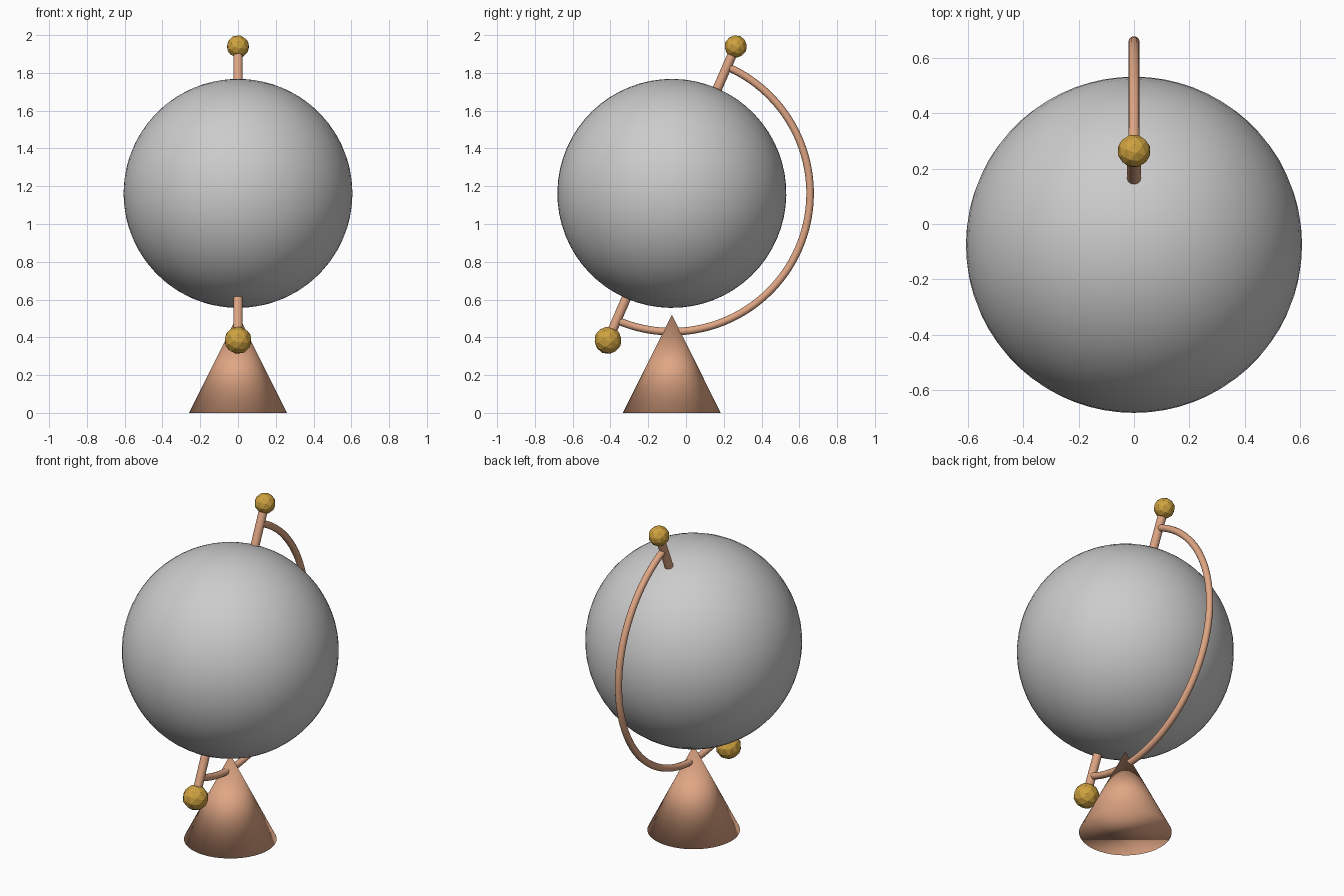
import bpy
from math import sin, cos, pi, radians
from mathutils import Vector

if "Cube" in bpy.data.objects:
    bpy.data.objects.remove(bpy.data.objects["Cube"])

TILT = radians(23.5)
CENTRE = Vector((0, -0.075, 1.162))
AXIS = Vector((0, sin(TILT), cos(TILT)))
ROT = (-TILT, 0, 0)


def material(name, rgb):
    m = bpy.data.materials.new(name)
    m.diffuse_color = (*rgb, 1)
    m.use_nodes = True
    m.node_tree.nodes["Principled BSDF"].inputs["Base Color"].default_value = m.diffuse_color
    return m


copper = material("copper", (0.74, 0.38, 0.23))
gold = material("gold", (0.62, 0.36, 0.05))


def finish(name, mat=None, smooth=True):
    o = bpy.context.object
    o.name = name
    if mat:
        o.data.materials.append(mat)
    if smooth:
        bpy.ops.object.shade_smooth()
    return o


# Globe ball
bpy.ops.mesh.primitive_uv_sphere_add(segments=64, ring_count=32, radius=0.606,
                                     location=CENTRE, rotation=ROT)
finish("globe")

# Conical foot, smooth all over
bpy.ops.mesh.primitive_cone_add(vertices=48, radius1=0.259, radius2=0, depth=0.52,
                                location=(0, CENTRE.y, 0.26))
finish("foot")
bpy.context.object.data.materials.append(copper)

# Tilted axle through the globe
bpy.ops.mesh.primitive_cylinder_add(vertices=24, radius=0.025, depth=1.66,
                                    location=CENTRE, rotation=ROT)
finish("axle", copper, smooth=False)
bpy.ops.object.shade_smooth_by_angle(angle=radians(40))

# Faceted end knobs
for name, offset, radius in (("top_knob", 0.848, 0.06), ("bottom_knob", -0.848, 0.073)):
    bpy.ops.mesh.primitive_ico_sphere_add(subdivisions=2, radius=radius,
                                          location=CENTRE + AXIS * offset, rotation=ROT)
    finish(name, gold, smooth=False)

# Half-circle bracket behind the globe, from axle end to axle end
curve = bpy.data.curves.new("bracket", "CURVE")
curve.dimensions = "3D"
curve.bevel_depth = 0.02
curve.bevel_resolution = 4
curve.use_fill_caps = True
steps = 64
spline = curve.splines.new("POLY")
spline.points.add(steps)
for i, p in enumerate(spline.points):
    a = TILT + pi * i / steps
    p.co = (*(CENTRE + 0.732 * Vector((0, sin(a), cos(a)))), 1)
spline.use_smooth = True
curve.materials.append(copper)
bracket = bpy.data.objects.new("bracket", curve)
bpy.context.collection.objects.link(bracket)
